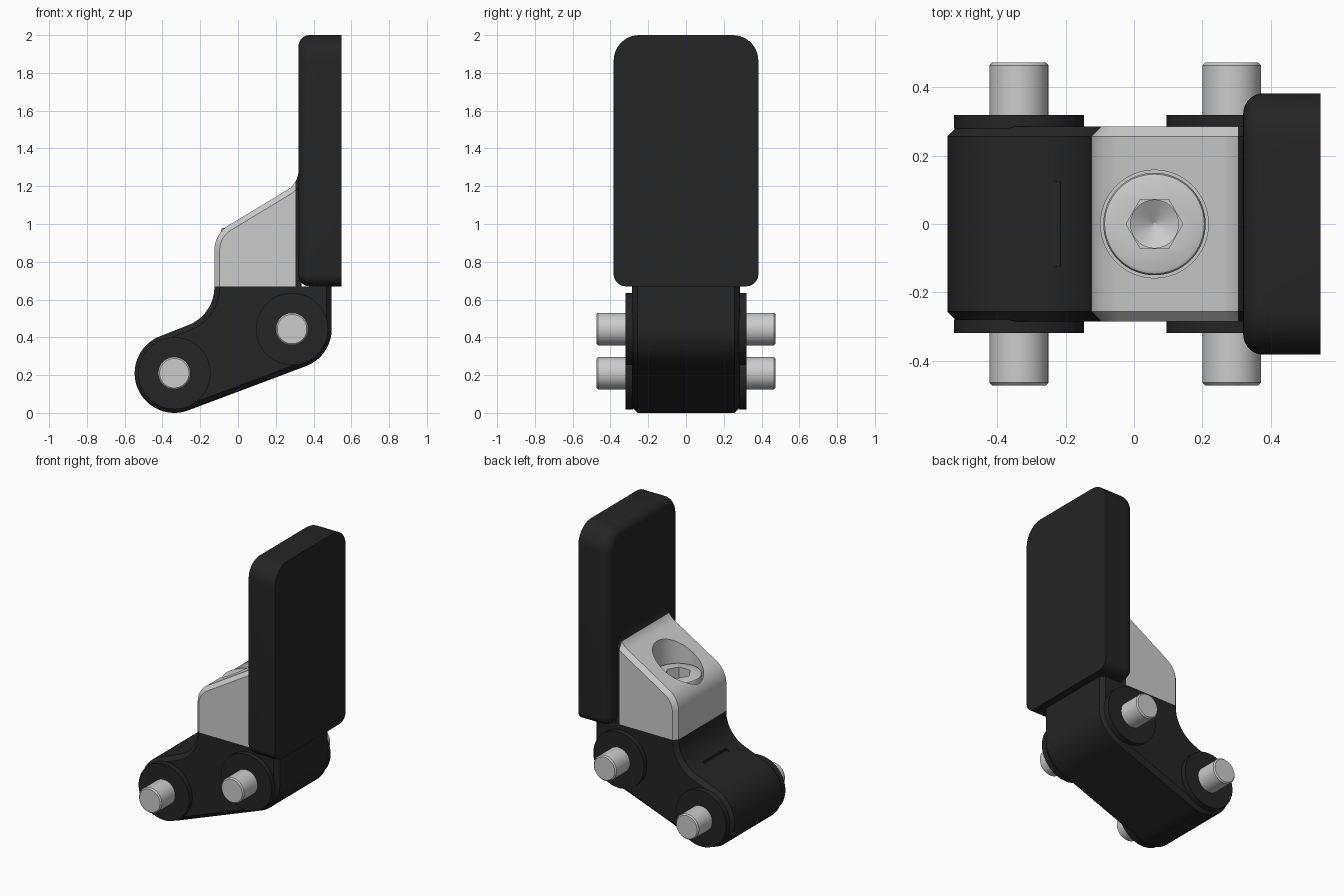
import bpy, bmesh
from math import sin, cos, pi, radians, degrees, atan2
from mathutils import Vector, Matrix

if "Cube" in bpy.data.objects:
    bpy.data.objects.remove(bpy.data.objects["Cube"])

black = bpy.data.materials.new("black_plastic")
black.diffuse_color = (0.018, 0.018, 0.018, 1)
black.use_nodes = True
black.node_tree.nodes["Principled BSDF"].inputs["Base Color"].default_value = black.diffuse_color


def finish(bm, name, mat=None):
    bmesh.ops.recalc_face_normals(bm, faces=bm.faces)
    me = bpy.data.meshes.new(name)
    bm.to_mesh(me)
    bm.free()
    ob = bpy.data.objects.new(name, me)
    bpy.context.collection.objects.link(ob)
    if mat:
        me.materials.append(mat)
    return ob


def loft(rings):
    """Closed skin through rings of equal point count."""
    bm = bmesh.new()
    vs = [[bm.verts.new(p) for p in r] for r in rings]
    n = len(vs[0])
    for a, b in zip(vs, vs[1:]):
        for i in range(n):
            j = (i + 1) % n
            bm.faces.new((a[i], a[j], b[j], b[i]))
    bm.faces.new(vs[0])
    bm.faces.new(vs[-1])
    return bm


def arc(cx, cy, r, a0, a1, n=24):
    angles = [radians(a0 + (a1 - a0) * i / n) for i in range(n + 1)]
    return [(cx + r * cos(a), cy + r * sin(a)) for a in angles]


def inset(pts, d):
    out = []
    for i, p in enumerate(pts):
        a, p, b = Vector(pts[i - 1]), Vector(p), Vector(pts[(i + 1) % len(pts)])
        e1, e2 = (p - a).normalized(), (b - p).normalized()
        n1, n2 = Vector((-e1.y, e1.x)), Vector((-e2.y, e2.x))
        out.append(p + (n1 + n2) * d / (1 + n1.dot(n2)))
    return out


def chamfered_prism(name, profile, clips, mat=None, half=0.285, c=0.028):
    """Extrude an xz profile along y with chamfered rims, then trim by planes."""
    small = inset(profile, c)
    bm = loft([[(x, y, z) for x, z in p] for p, y in
               ((small, -half), (profile, c - half), (profile, half - c), (small, half))])
    for co, no in clips:
        res = bmesh.ops.bisect_plane(bm, geom=bm.verts[:] + bm.edges[:] + bm.faces[:],
                                     plane_co=co, plane_no=no, clear_outer=True)
        edges = [g for g in res["geom_cut"] if isinstance(g, bmesh.types.BMEdge)]
        bmesh.ops.contextual_create(bm, geom=edges)
    return finish(bm, name, mat)


def lathe(name, steps, matrix, mat=None, n=48):
    """Round part from (radius, height) steps."""
    bm = loft([[(r * cos(2 * pi * i / n), r * sin(2 * pi * i / n), h) for i in range(n)]
               for r, h in steps])
    bm.transform(matrix)
    return finish(bm, name, mat)


def cut(ob, cutter):
    cutter.hide_render = True
    mod = ob.modifiers.new("cut", "BOOLEAN")
    mod.object, mod.operation, mod.solver = cutter, "DIFFERENCE", "EXACT"
    bpy.context.view_layer.objects.active = ob
    bpy.ops.object.modifier_apply(modifier=mod.name)
    bpy.data.objects.remove(cutter)


# Link body: two bosses joined by tangents, with a neck rising to the block
P1, P2, R = (-0.337, 0.21), (0.286, 0.444), 0.21
tilt = degrees(atan2(P2[1] - P1[1], P2[0] - P1[0]))
body_profile = (arc(*P1, R, 90 + tilt, 270 + tilt, 40) + arc(*P2, R, tilt - 90, 0)
                + [(P2[0] + R, 0.8), (-0.125, 0.8)]
                + arc(-0.342, 0.667, 0.217, 0, tilt - 90))
body = chamfered_prism("link_body", body_profile, [((0, 0, 0.67), (0, 0, 1))], black)

# Small notch behind the neck
bm = bmesh.new()
bmesh.ops.create_cube(bm, size=1, matrix=Matrix.Translation((-0.24, 0, 0.534))
                      @ Matrix.Diagonal((0.05, 0.25, 0.12, 1)))
cut(body, finish(bm, "notch_cutter"))

# Sloped metal block and the black liner between it and the pad
block_profile = ([(-0.125, 0.5), (0.4, 0.5), (0.4, 1.4), (0.32, 1.4)]
                 + arc(0.2, 1.284, 0.12, 0, -59) + arc(0.03, 0.86, 0.155, 121, 180))
bottom = ((0, 0, 0.67), (0, 0, -1))
block = chamfered_prism("metal_block", block_profile, [bottom, ((0.305, 0, 0), (1, 0, 0))])
liner = chamfered_prism("pad_liner", block_profile,
                        [bottom, ((0.305, 0, 0), (-1, 0, 0)), ((0.335, 0, 0), (1, 0, 0))], black)

# Counterbore and socket screw
at = Matrix.Translation((0.06, 0, 0))
cut(block, lathe("bore_cutter", [(0.158, 0.8), (0.158, 1.5)], at, n=64))
screw = lathe("socket_screw", [(0.15, 0.79), (0.15, 0.965), (0.146, 0.976), (0.137, 0.98)], at, n=64)
cut(screw, lathe("hex_cutter", [(0.083, 0.89), (0.083, 1.1)], at, n=6))
cut(screw, lathe("drill_cutter", [(0.004, 0.84), (0.07, 0.88), (0.07, 0.92)], at))

# Pins and washers at both pivots
for label, (x, z) in (("lower", P1), ("upper", P2)):
    m = Matrix.Translation((x, 0, z)) @ Matrix.Rotation(pi / 2, 4, "X")
    lathe(label + "_pin", [(0.078, -0.473), (0.086, -0.465), (0.086, 0.465), (0.078, 0.473)], m)
    for side, s in (("front", 1), ("back", -1)):
        lathe(f"{label}_{side}_washer", [(0.191, s * 0.28), (0.191, s * 0.32)], m, black, 64)


# Upright pad: rounded outline with a filleted inner rim
def pad_ring(x, d):
    w, z0, z1, rb, rt = 0.383 - d, 0.67 + d, 2.0 - d, 0.065 - d, 0.135 - d
    pts = (arc(w - rb, z0 + rb, rb, -90, 0, 10) + arc(w - rt, z1 - rt, rt, 0, 90, 10)
           + arc(rt - w, z1 - rt, rt, 90, 180, 10) + arc(rb - w, z0 + rb, rb, 180, 270, 10))
    return [(x, y, z) for y, z in pts]


f = 0.06
rings = [pad_ring(0.547, 0)]
for i in range(9):
    a = pi / 2 * i / 8
    rings.append(pad_ring(0.32 + f * (1 - sin(a)), f * (1 - cos(a))))
finish(loft(rings), "upright_pad", black)

# Smooth rounded surfaces, keep hard edges
bpy.ops.object.select_all(action="SELECT")
bpy.context.view_layer.objects.active = body
bpy.ops.object.shade_smooth_by_angle(angle=radians(28))
